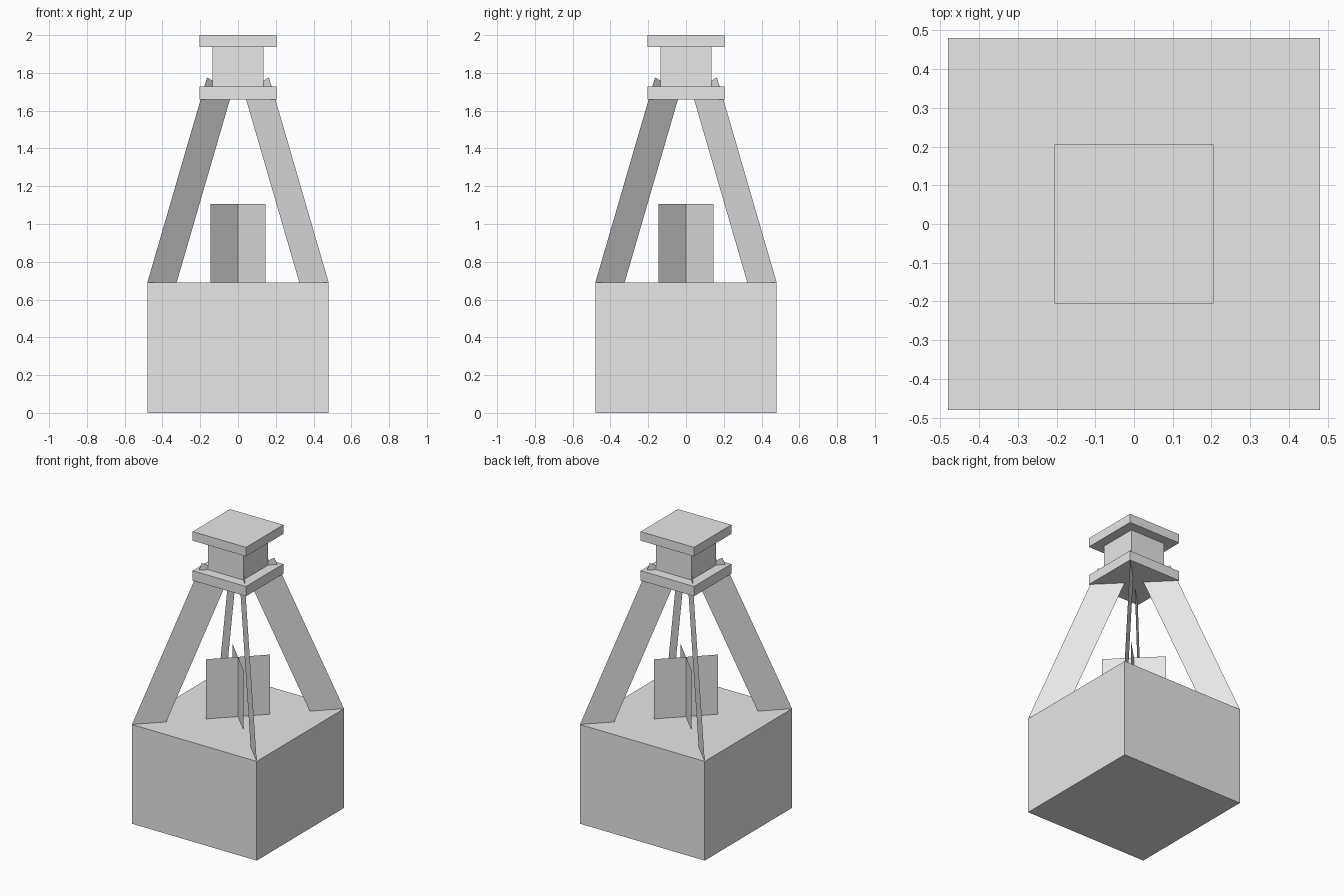
import bpy
import bmesh
from mathutils import Matrix, Vector
from math import pi, sqrt

if "Cube" in bpy.data.objects:
    bpy.data.objects.remove(bpy.data.objects["Cube"], do_unlink=True)

grey = bpy.data.materials.new("light grey")
grey.use_nodes = True
grey.diffuse_color = (0.8, 0.8, 0.8, 1)
grey.node_tree.nodes["Principled BSDF"].inputs["Base Color"].default_value = (0.8, 0.8, 0.8, 1)


def finish(name, bm):
    mesh = bpy.data.meshes.new(name)
    bm.to_mesh(mesh)
    bm.free()
    mesh.materials.append(grey)
    obj = bpy.data.objects.new(name, mesh)
    bpy.context.collection.objects.link(obj)
    return obj


def square_block(name, half, bottom, top):
    bm = bmesh.new()
    size = Matrix.Diagonal((2 * half, 2 * half, top - bottom, 1))
    bmesh.ops.create_cube(bm, size=1, matrix=Matrix.Translation((0, 0, (bottom + top) / 2)) @ size)
    return finish(name, bm)


def diagonal_sheet(name, outline, angle):
    """Thin sheet in a vertical plane; outline holds (radius, height) pairs."""
    bm = bmesh.new()
    turn = Matrix.Rotation(angle, 4, "Z")
    bm.faces.new([bm.verts.new(turn @ Vector((r, 0, z))) for r, z in outline])
    return finish(name, bm)


# Base, and the stacked blocks at the top
base_top = 0.69
square_block("base", 0.48, 0, base_top)
square_block("lower_plate", 0.205, 1.66, 1.728)
square_block("neck", 0.136, 1.728, 1.937)
square_block("cap", 0.205, 1.937, 2)

# Four flat legs leaning in from the corners, with square-cut ends
foot = Vector((0.48 * sqrt(2), base_top))
head = Vector((0.164 * sqrt(2), 1.776))
along = (head - foot).normalized()
across = Vector((-along.y, along.x)) * 0.203
leg = [foot, head, head + across, foot + across]
for i, side in enumerate(("back_left", "back_right", "front_right", "front_left")):
    diagonal_sheet(side + "_leg", leg, pi / 4 + i * pi / 2)

# Two crossed upright sheets in the middle
reach = 0.145 * sqrt(2)
panel = [(-reach, base_top), (reach, base_top), (reach, 1.105), (-reach, 1.105)]
for i, name in enumerate(("first_cross_panel", "second_cross_panel")):
    diagonal_sheet(name, panel, pi / 4 + i * pi / 2)
